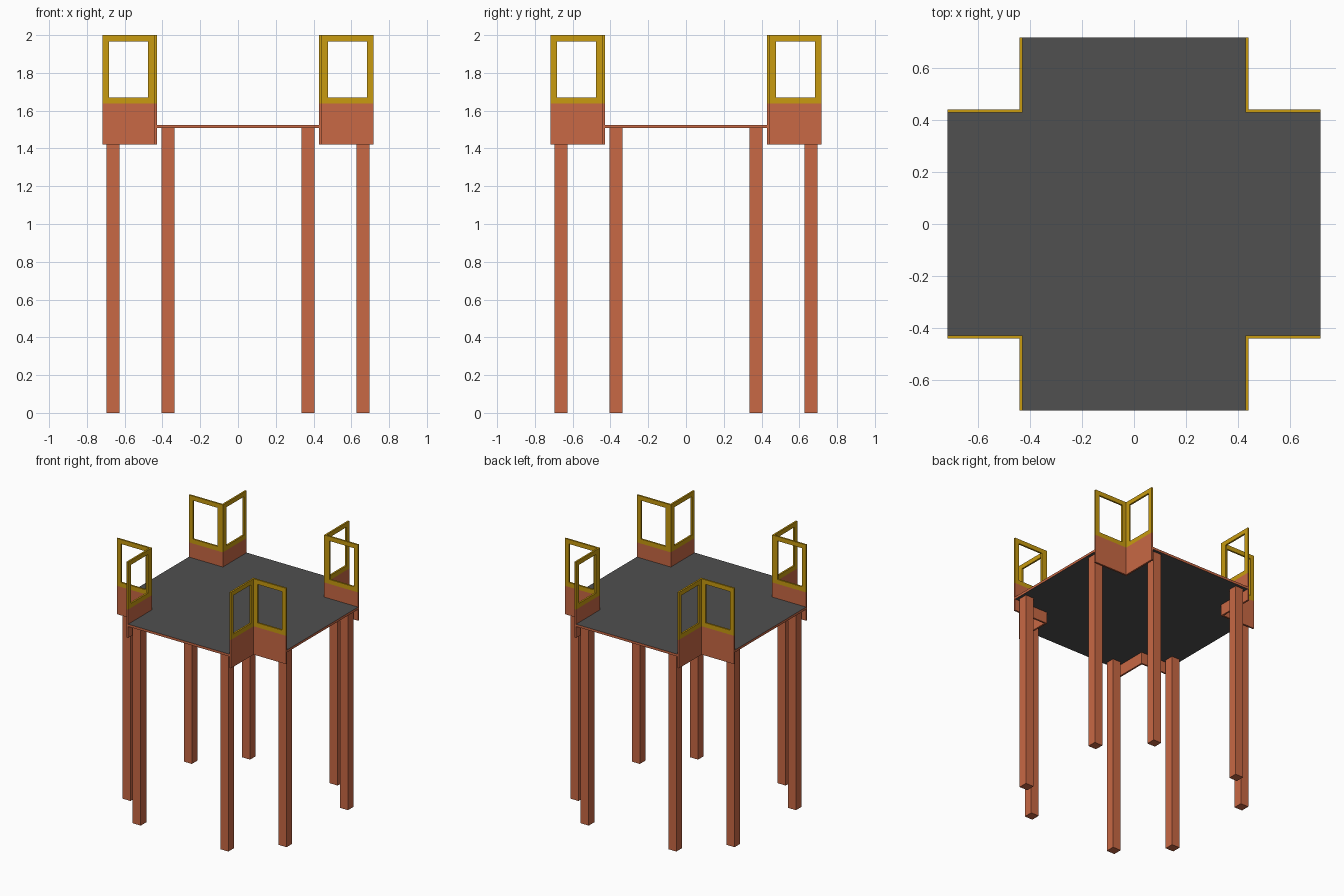
import bpy, bmesh
from mathutils import Vector

cube = bpy.data.objects.get("Cube")
if cube:
    bpy.data.objects.remove(cube, do_unlink=True)


def material(name, rgb):
    m = bpy.data.materials.new(name)
    m.use_nodes = True
    m.diffuse_color = (*rgb, 1)
    bsdf = m.node_tree.nodes["Principled BSDF"]
    bsdf.inputs["Base Color"].default_value = (*rgb, 1)
    bsdf.inputs["Roughness"].default_value = 0.8
    return m


RUST = material("rust brown", (0.578, 0.138, 0.058))
GOLD = material("golden yellow", (0.578, 0.328, 0.005))
GREY = material("dark grey", (0.08, 0.08, 0.08))

# Main dimensions
IN, OUT = 0.4285, 0.4415       # inner and outer face of the corner walls
EDGE = 0.717                   # end of the deck arms
DECK_LOW, DECK_TOP = 1.507, 1.525
WALL_LOW, WALL_TOP, TOP = 1.42, 1.637, 2.0
RAIL = 0.034                   # width of the window frame bars


def finish(name, bm, mats, mirrored=True):
    bmesh.ops.recalc_face_normals(bm, faces=bm.faces)
    mesh = bpy.data.meshes.new(name)
    bm.to_mesh(mesh)
    bm.free()
    for m in mats:
        mesh.materials.append(m)
    obj = bpy.data.objects.new(name, mesh)
    bpy.context.collection.objects.link(obj)
    if mirrored:               # repeat in all four corners
        mod = obj.modifiers.new("four corners", "MIRROR")
        mod.use_axis = (True, True, False)
        mod.use_mirror_merge = False
    return obj


def extrude(bm, faces, offset):
    geom = bmesh.ops.extrude_face_region(bm, geom=faces)["geom"]
    verts = [v for v in geom if isinstance(v, bmesh.types.BMVert)]
    bmesh.ops.translate(bm, verts=verts, vec=Vector(offset))


def prism(bm, outline, low, high):
    face = bm.faces.new([bm.verts.new((x, y, low)) for x, y in outline])
    extrude(bm, [face], (0, 0, high - low))


def window_frame(bm, start, along_x):
    """Rectangular ring standing along one arm of the corner."""
    def loop(a, b, low, high):
        pts = ((a, low), (b, low), (b, high), (a, high))
        return [bm.verts.new((u, IN, z) if along_x else (IN, u, z)) for u, z in pts]
    outer = loop(start, EDGE, WALL_TOP, TOP)
    inner = loop(OUT + RAIL, EDGE - RAIL, WALL_TOP + RAIL, TOP - RAIL)
    ring = []
    for i in range(4):
        j = (i + 1) % 4
        ring.append(bm.faces.new((outer[i], outer[j], inner[j], inner[i])))
    t = OUT - IN
    extrude(bm, ring, (0, t, 0) if along_x else (t, 0, 0))


# Cross-shaped deck with rust-coloured edges
corner = [(EDGE, IN), (IN, IN), (IN, EDGE)]
outline = []
for sx, sy in ((1, 1), (-1, 1), (-1, -1), (1, -1)):
    pts = [(sx * x, sy * y) for x, y in corner]
    outline += pts if sx * sy > 0 else pts[::-1]
bm = bmesh.new()
prism(bm, outline, DECK_LOW, DECK_TOP)
deck = finish("deck", bm, [GREY, RUST], mirrored=False)
for p in deck.data.polygons:
    p.material_index = 0 if abs(p.normal.z) > 0.5 else 1

# L-shaped solid walls in the notched corners
bm = bmesh.new()
prism(bm, [(IN, IN), (EDGE, IN), (EDGE, OUT), (OUT, OUT), (OUT, EDGE), (IN, EDGE)],
      WALL_LOW, WALL_TOP)
finish("corner_walls", bm, [RUST])

# Open window frames above the walls
for name, start, along_x in (("window_frames_crosswise", IN, True),
                             ("window_frames_lengthwise", OUT, False)):
    bm = bmesh.new()
    window_frame(bm, start, along_x)
    finish(name, bm, [GOLD])

# Two square legs beside each corner
LEG, NEAR, FAR = 0.034, 0.371, 0.661
for name, x, y in (("side_legs", FAR, NEAR), ("end_legs", NEAR, FAR)):
    bm = bmesh.new()
    prism(bm, [(x - LEG, y - LEG), (x + LEG, y - LEG), (x + LEG, y + LEG), (x - LEG, y + LEG)],
          0, DECK_LOW)
    finish(name, bm, [RUST])
